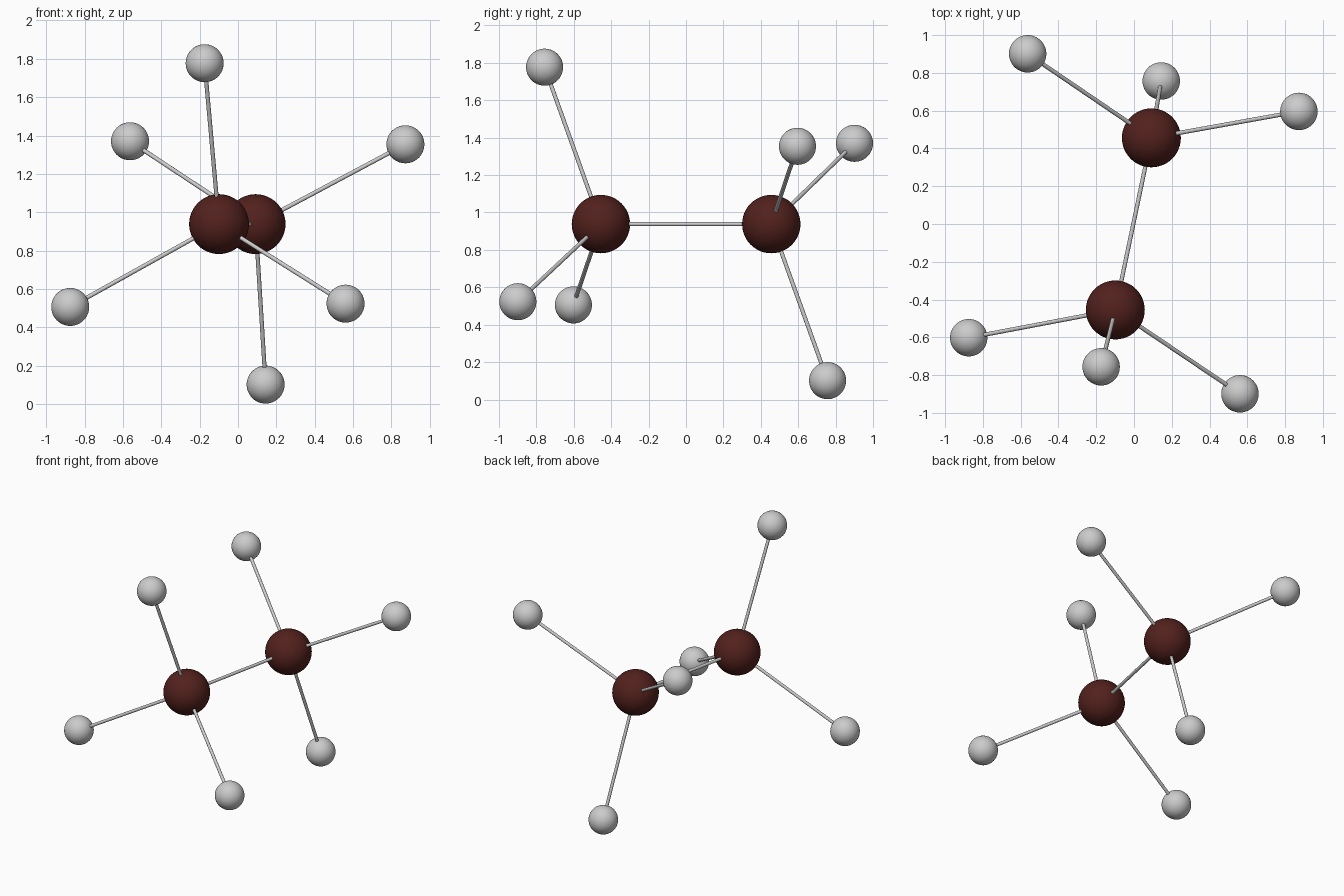
import bpy
from mathutils import Vector

if "Cube" in bpy.data.objects:
    bpy.data.objects.remove(bpy.data.objects["Cube"])

CORE_R, OUTER_R, BOND_R = 0.156, 0.099, 0.011

dark = bpy.data.materials.new("dark_red")
dark.diffuse_color = (0.085, 0.015, 0.012, 1)
dark.use_nodes = True
dark.node_tree.nodes["Principled BSDF"].inputs["Base Color"].default_value = dark.diffuse_color


def ball(name, pos, radius, mat=None):
    bpy.ops.mesh.primitive_uv_sphere_add(segments=48, ring_count=24, radius=radius, location=pos)
    ob = bpy.context.object
    ob.name = name
    bpy.ops.object.shade_smooth()
    if mat:
        ob.data.materials.append(mat)


def bond(name, a, b):
    a, b = Vector(a), Vector(b)
    d = b - a
    bpy.ops.mesh.primitive_cylinder_add(vertices=16, radius=BOND_R, depth=d.length, location=(a + b) / 2)
    ob = bpy.context.object
    ob.name = name
    ob.rotation_euler = d.to_track_quat('Z', 'Y').to_euler()
    bpy.ops.object.shade_smooth_by_angle()


# Two tetrahedral halves: core position and its three outer atoms
halves = {
    "front": ((-0.099, -0.455, 0.938),
              [(-0.174, -0.756, 1.777), (-0.875, -0.602, 0.506), (0.561, -0.899, 0.523)]),
    "back": ((0.092, 0.456, 0.938),
             [(0.144, 0.757, 0.101), (0.873, 0.596, 1.354), (-0.563, 0.901, 1.370)]),
}

for side, (core, outers) in halves.items():
    ball(side + "_core_atom", core, CORE_R, dark)
    for i, p in enumerate(outers, 1):
        ball(f"{side}_outer_atom_{i}", p, OUTER_R)
        bond(f"{side}_outer_bond_{i}", core, p)

# Bond joining the cores
bond("central_bond", halves["front"][0], halves["back"][0])
